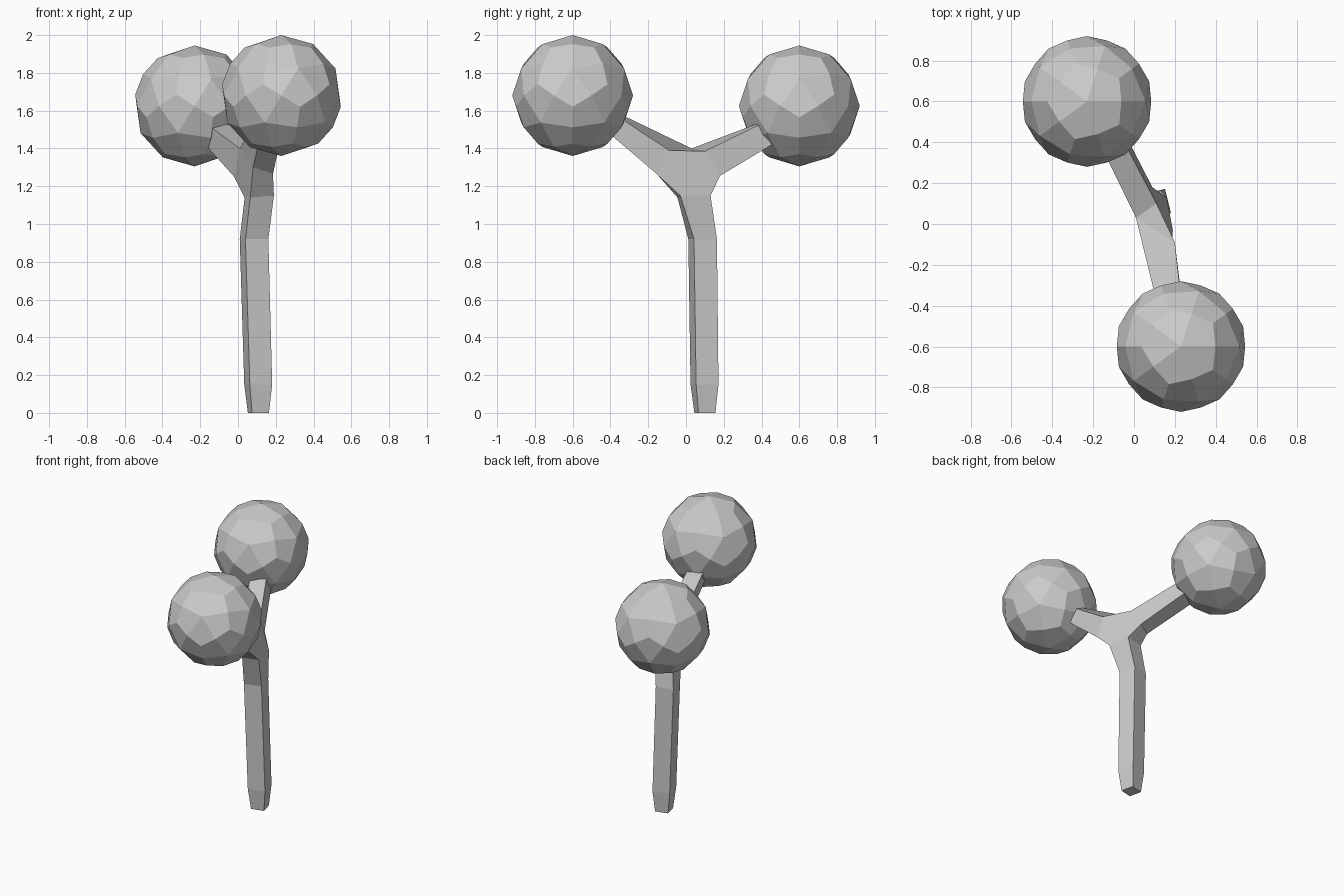
import bpy, bmesh, math
from mathutils import Vector

if "Cube" in bpy.data.objects:
    bpy.data.objects.remove(bpy.data.objects["Cube"])


# Foliage balls: icosahedron split into kite-shaped quads and rounded
def foliage(name, centre, radius=0.32):
    bm = bmesh.new()
    bmesh.ops.create_icosphere(bm, subdivisions=1, radius=radius)
    mesh = bpy.data.meshes.new(name)
    bm.to_mesh(mesh)
    bm.free()
    ob = bpy.data.objects.new(name, mesh)
    ob.location = centre
    bpy.context.collection.objects.link(ob)
    sub = ob.modifiers.new("kites", 'SUBSURF')
    sub.subdivision_type = 'SIMPLE'
    sub.levels = sub.render_levels = 1
    cast = ob.modifiers.new("round", 'CAST')
    cast.factor = 1.0
    cast.use_radius_as_size = False
    cast.size = radius


foliage("foliage_back", (-0.23, 0.60, 1.625))
foliage("foliage_front", (0.23, -0.60, 1.68))

bm = bmesh.new()


def verts(points):
    return [bm.verts.new(p) for p in points]


def square(x, y, z, side):
    # Trunk section, turned 14 degrees: front, right, back, left corners
    r = side / math.sqrt(2)
    angles = [math.radians(14 - 135 + 90 * i) for i in range(4)]
    return verts([(x + r * math.cos(a), y + r * math.sin(a), z) for a in angles])


def bridge(a, b):
    for i in range(4):
        j = (i + 1) % 4
        bm.faces.new((a[i], a[j], b[j], b[i]))


# Trunk
rings = [square(0.108, 0.100, 0.0, 0.092), square(0.107, 0.098, 0.15, 0.122),
         square(0.085, 0.088, 0.92, 0.125),
         verts([(0.065, -0.045, 1.14), (0.19, -0.03, 1.15),
                (0.16, 0.13, 1.15), (0.035, 0.11, 1.14)])]
bm.faces.new(rings[0])
for lower, upper in zip(rings, rings[1:]):
    bridge(lower, upper)
F, R, B, L = rings[-1]

# Fork between trunk and branches
top_l, top_back, top_front = verts([(0.01, 0.03, 1.40), (0.11, 0.10, 1.385),
                                    (0.20, -0.09, 1.39)])
front_l, front_r = verts([(0.08, -0.13, 1.30), (0.185, -0.155, 1.265)])
back_l, back_r = verts([(-0.02, 0.11, 1.25), (0.09, 0.18, 1.255)])
for face in ((top_l, top_front, top_back),
             (R, B, back_r, top_back, top_front, front_r),
             (L, F, front_l, top_l, back_l),
             (F, R, front_r, front_l), (B, L, back_l, back_r)):
    bm.faces.new(face)

# Branches running into the foliage
front_end = verts([(0.13, -0.46, 1.625), (0.24, -0.46, 1.635),
                   (0.25, -0.50, 1.56), (0.14, -0.50, 1.56)])
bridge((top_l, top_front, front_r, front_l), front_end)
bm.faces.new(front_end)
back_end = verts([(-0.20, 0.46, 1.555), (-0.09, 0.48, 1.57),
                  (-0.09, 0.53, 1.465), (-0.21, 0.50, 1.46)])
bridge((top_l, top_back, back_r, back_l), back_end)
bm.faces.new(back_end)

bmesh.ops.recalc_face_normals(bm, faces=bm.faces[:])
mesh = bpy.data.meshes.new("trunk_and_branches")
bm.to_mesh(mesh)
bm.free()
bpy.context.collection.objects.link(bpy.data.objects.new("trunk_and_branches", mesh))
